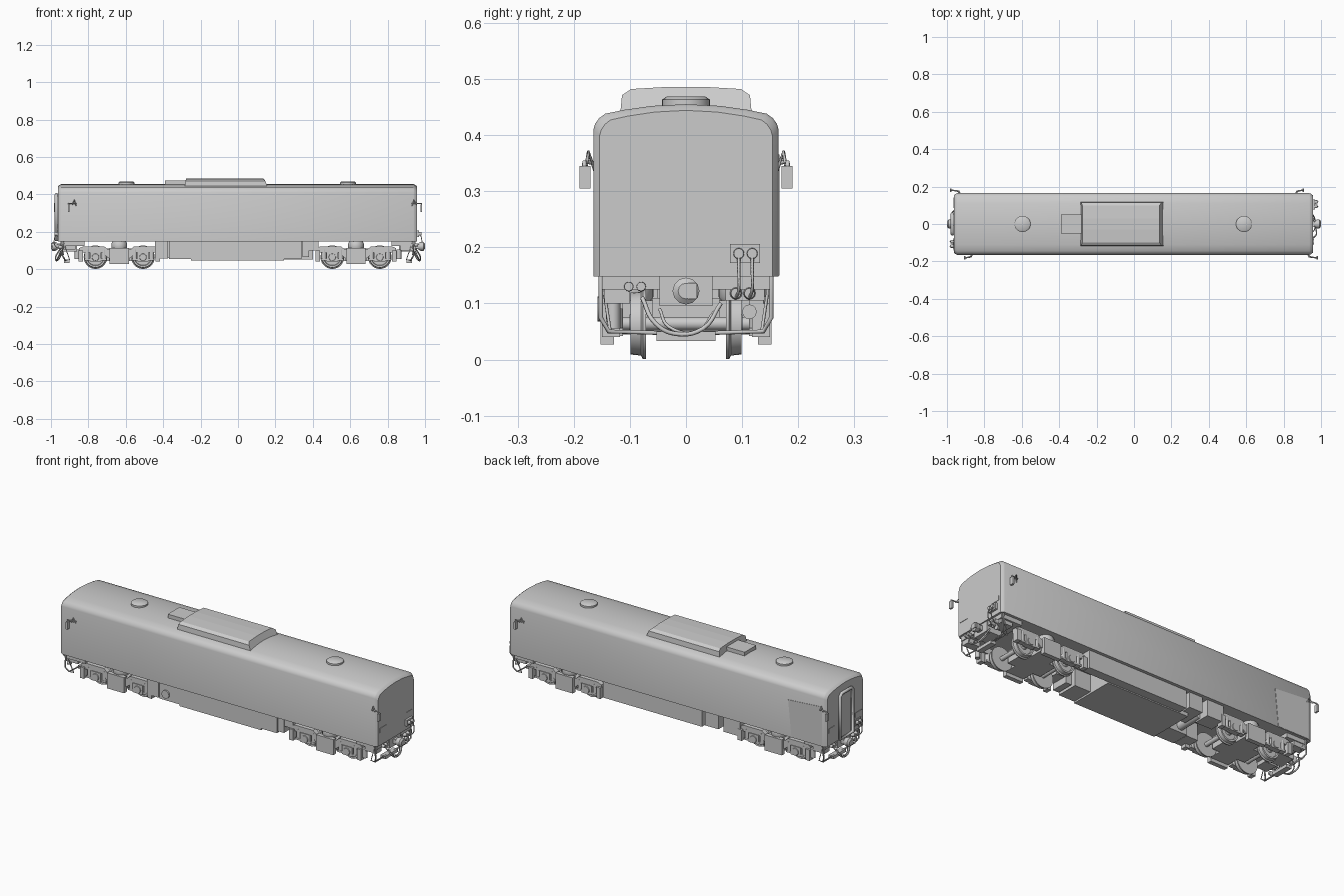
import bpy, bmesh, math
from mathutils import Vector, Matrix

if "Cube" in bpy.data.objects:
    bpy.data.objects.remove(bpy.data.objects["Cube"])


def add(name, bm, smooth=False):
    bmesh.ops.recalc_face_normals(bm, faces=bm.faces)
    me = bpy.data.meshes.new(name)
    bm.to_mesh(me)
    bm.free()
    ob = bpy.data.objects.new(name, me)
    bpy.context.collection.objects.link(ob)
    if smooth:
        bpy.ops.object.select_all(action='DESELECT')
        ob.select_set(True)
        bpy.context.view_layer.objects.active = ob
        bpy.ops.object.shade_smooth_by_angle(angle=math.radians(35))
    return ob


def box(name, x, y, z, s=1):
    """Box from (min, max) ranges; s=-1 turns it half a turn about z."""
    bm = bmesh.new()
    bmesh.ops.create_cube(bm, size=1)
    for v in bm.verts:
        v.co = ((x[0] + (v.co.x + .5) * (x[1] - x[0])) * s,
                (y[0] + (v.co.y + .5) * (y[1] - y[0])) * s,
                z[0] + (v.co.z + .5) * (z[1] - z[0]))
    return add(name, bm)


def loft(name, rings, smooth=False):
    bm = bmesh.new()
    vs = [[bm.verts.new(p) for p in r] for r in rings]
    n = len(vs[0])
    for a, b in zip(vs, vs[1:]):
        for i in range(n):
            bm.faces.new((a[i], a[(i + 1) % n], b[(i + 1) % n], b[i]))
    bm.faces.new(vs[0])
    bm.faces.new(vs[-1])
    return add(name, bm, smooth)


def lathe(name, c, axis, prof, n=24):
    """Stack of (offset, radius) circles along an axis."""
    q = Vector((0, 0, 1)).rotation_difference(Vector(axis))
    rings = [[Vector(c) + q @ Vector((r * math.cos(t * math.tau / n), r * math.sin(t * math.tau / n), h))
              for t in range(n)] for h, r in prof]
    return loft(name, rings, True)


def tube(name, pts, r, s=1, cyclic=False, smooth=False):
    cu = bpy.data.curves.new(name, 'CURVE')
    cu.dimensions = '3D'
    cu.bevel_depth = r
    cu.bevel_resolution = 1
    cu.use_fill_caps = True
    cu.resolution_u = 5
    if smooth:
        sp = cu.splines.new('BEZIER')
        sp.bezier_points.add(len(pts) - 1)
        for b, p in zip(sp.bezier_points, pts):
            b.co = (p[0] * s, p[1] * s, p[2])
            b.handle_left_type = b.handle_right_type = 'AUTO'
    else:
        sp = cu.splines.new('POLY')
        sp.points.add(len(pts) - 1)
        for b, p in zip(sp.points, pts):
            b.co = (p[0] * s, p[1] * s, p[2], 1)
    sp.use_cyclic_u = cyclic
    ob = bpy.data.objects.new(name, cu)
    bpy.context.collection.objects.link(ob)
    bpy.ops.object.select_all(action='DESELECT')
    ob.select_set(True)
    bpy.context.view_layer.objects.active = ob
    bpy.ops.object.convert(target='MESH')


# Car body: arched section lofted along x with chamfered ends
half = [(.165, .148), (.165, .41), (.162, .42), (.155, .43), (.144, .438), (.11, .445), (.06, .452), (0, .455)]
prof = half + [(-y, z) for y, z in half[-2::-1]]
rings = []
for x, inset in ((-.963, .011), (-.952, .003), (-.945, 0), (.938, 0), (.945, .003), (.956, .011)):
    rings.append([(x, y * (1 - inset / .165), z - (inset if z > .2 else 0)) for y, z in prof])
loft("car_body", rings, True)

# Roof cooling unit, its duct and the two round vents
y2 = [(-.117, .44), (-.114, .471), (-.098, .482), (-.03, .486), (.03, .486), (.098, .482), (.114, .471), (.117, .44)]
loft("roof_cooling_unit", [[(x + d * (z > .46) * (1.6 if z > .475 else .8), y, z) for y, z in y2]
                           for x, d in ((-.286, .006), (.158, -.014))])
box("roof_duct", (-.39, -.28), (-.05, .05), (.44, .473))
for x in (-.596, .588):
    lathe("roof_vent", (x, 0, .445), (0, 0, 1), ((0, .043), (.018, .043), (.024, .034)))

# Crew door panel on the back, gangway on the left end
loft("side_door_panel", [[(-.735, y, .35), (-.94, y, .365), (-.94, y, .15), (-.755, y, .15)] for y in (.16, .167)])
box("gangway_door", (-.968, -.95), (-.045, .045), (.15, .395))
arch = [(-.055, .155), (-.055, .385), (-.042, .4), (.042, .4), (.055, .385), (.055, .155)]
tube("gangway_frame", [(-.971, y, z) for y, z in arch], .009, cyclic=True)

# Underfloor equipment
box("main_equipment_case", (-.25, .245), (-.15, .1), (.046, .15))
box("front_case_left", (-.37, -.25), (-.15, -.05), (.055, .15))
box("front_case_small", (-.445, -.375), (-.15, -.06), (.058, .15))
box("front_case_right", (.245, .34), (-.15, -.03), (.055, .15))
box("front_case_end", (.345, .38), (-.145, -.05), (.065, .15))
box("front_case_bracket", (.38, .43), (-.14, -.06), (.1, .15))
box("back_case_long", (-.2, .4), (.1, .148), (.052, .15))
box("back_case_small", (-.43, -.33), (.06, .148), (.06, .15))
box("back_case_mid", (-.3, -.22), (.02, .148), (.065, .15))
lathe("air_tank", (-.33, -.158, .09), (0, 1, 0), ((0, .022), (.25, .022)))

# Bogies
for bx in (-.635, .631):
    for wx in (-.127, .127):
        lathe("axle", (bx + wx, -.13, .064), (0, 1, 0), ((0, .012), (.26, .012)), 12)
        for m in (-1, 1):
            lathe("wheel", (bx + wx, m * .071, .064), (0, m, 0),
                  ((0, .05), (0, .063), (.006, .063), (.009, .057), (.028, .055), (.028, .046), (.02, .043), (.02, .02), (.03, .016)), 28)
            box("axle_box", (bx + wx - .03, bx + wx + .03), sorted((m * .112, m * .142)), (.042, .092))
            lathe("axle_cap", (bx + wx, m * .14, .064), (0, m, 0), ((0, .02), (.006, .018)), 16)
            for d in (-.045, .045):
                lathe("axle_spring", (bx + wx + d, m * .126, .055), (0, 0, 1), ((0, .014), (.05, .014)), 12)
            box("spring_seat", (bx + wx - .06, bx + wx + .06), sorted((m * .112, m * .14)), (.046, .056))
    for m in (-1, 1):
        side = [(-.215, .09), (-.215, .112), (-.19, .122), (-.08, .122), (-.06, .105), (.06, .105), (.08, .122),
                (.19, .122), (.215, .112), (.215, .09), (.09, .09), (.06, .06), (-.06, .06), (-.09, .09)]
        loft("bogie_side_frame", [[(bx + x, y, z) for x, z in side] for y in (m * .112, m * .138)])
        box("bogie_side_plate", (bx - .052, bx + .052), sorted((m * .128, m * .152)), (.027, .112))
        lathe("air_spring", (bx, m * .1, .1), (0, 0, 1), ((0, .035), (.012, .042), (.036, .042), (.05, .035)), 20)
        for d in (-.205, .205):
            box("bogie_end_step", (bx + d - .012, bx + d + .012), sorted((m * .118, m * .15)), (.04, .1))
    box("bogie_bolster", (bx - .055, bx + .055), (-.13, .13), (.045, .105))
    for d in (-.07, .07):
        box("traction_motor", (bx + d - .03, bx + d + .03), (-.06, .06), (.045, .11))

# Fittings on both ends, the left end turned half a turn
for s in (1, -1):
    box("end_underframe", (.82, .945), (-.15, .15), (.125, .152), s)
    box("coupler_pocket", (.86, .95), (-.047, .047), (.095, .15), s)
    box("coupler_shank", (.9, .975), (-.015, .015), (.11, .135), s)
    lathe("coupler_head", (.965 * s, 0, .122), (s, 0, 0), ((0, .018), (.012, .024), (.026, .024), (.034, .014)), 12)
    box("coupler_jaw", (.975, 1.0), (.004, .02), (.108, .136), s)
    box("rail_guard_plate", (.9, .93), (-.053, .053), (.033, .05), s)
    box("end_case_left", (.87, .94), (-.145, -.1), (.1, .15), s)
    box("end_case_right", (.87, .94), (.07, .14), (.105, .15), s)
    lathe("end_air_tank", (.86 * s, -.13 * s, .055), (0, 0, 1), ((0, .013), (.05, .013)), 12)
    lathe("horn", (.93 * s, .113 * s, .085), (s, 0, 0), ((0, .008), (.018, .013)), 12)
    # Step frame below the end
    tube("end_step_frame", [(.935, -.152, .15), (.94, -.152, .075), (.925, -.138, .05), (.92, 0, .046),
                            (.925, .138, .05), (.94, .152, .075), (.935, .152, .15)], .004, s)
    for m in (-1, 1):
        tube("end_step_stay", [(.935, m * .15, .148), (.9, m * .135, .05), (.925, m * .138, .05)], .003, s)
        box("lamp_panel", (.95, .958 if s > 0 else .965), sorted((m * .085, m * .142)), (.218, .242), s)
    # Jumper sockets and cables
    box("jumper_box", (.95, .968), (.078, .132), (.172, .206), s)
    for y in (.094, .118):
        lathe("jumper_socket", (.966 * s, y * s, .189), (s, 0, 0), ((0, .01), (.014, .009)), 12)
        tube("jumper_cable", [(.975, y, .185), (.982, y, .16), (.978, y, .125), (.95, y - .006, .108)], .0028, s, smooth=True)
        lathe("jumper_plug", (.94 * s, (y - .005) * s, .118), (s, 0, 0), ((0, .011), (.02, .009)), 12)
    for y in (-.102, -.08):
        lathe("brake_pipe_cock", (.93 * s, y * s, .13), (s, 0, 0), ((0, .009), (.032, .008)), 12)
    tube("brake_hose", [(.95, -.078, .11), (.975, -.055, .065), (.972, -.02, .046), (.965, .03, .055), (.945, .062, .1)],
         .004, s, smooth=True)
    tube("brake_hose", [(.94, -.047, .09), (.965, -.03, .058), (.96, .02, .05), (.94, .05, .085)], .003, s, smooth=True)
    # Side mirror brackets
    for x0, m in ((.93, -1), (.865, 1)):
        dx = .05 if m < 0 else .04
        tube("mirror_arm", [(x0, m * .162, .35), (x0 + .006, m * .176, .352), (x0 + dx, m * .181, .352),
                            (x0 + dx, m * .182, .31)], .004, s)
        tube("mirror_stay", [(x0, m * .162, .335), (x0 + .01, m * .174, .37), (x0 + dx * .5, m * .178, .345)], .003, s)
        box("mirror_housing", (x0 + dx - .005, x0 + dx + .005), sorted((m * .17, m * .19)), (.305, .345), s)
